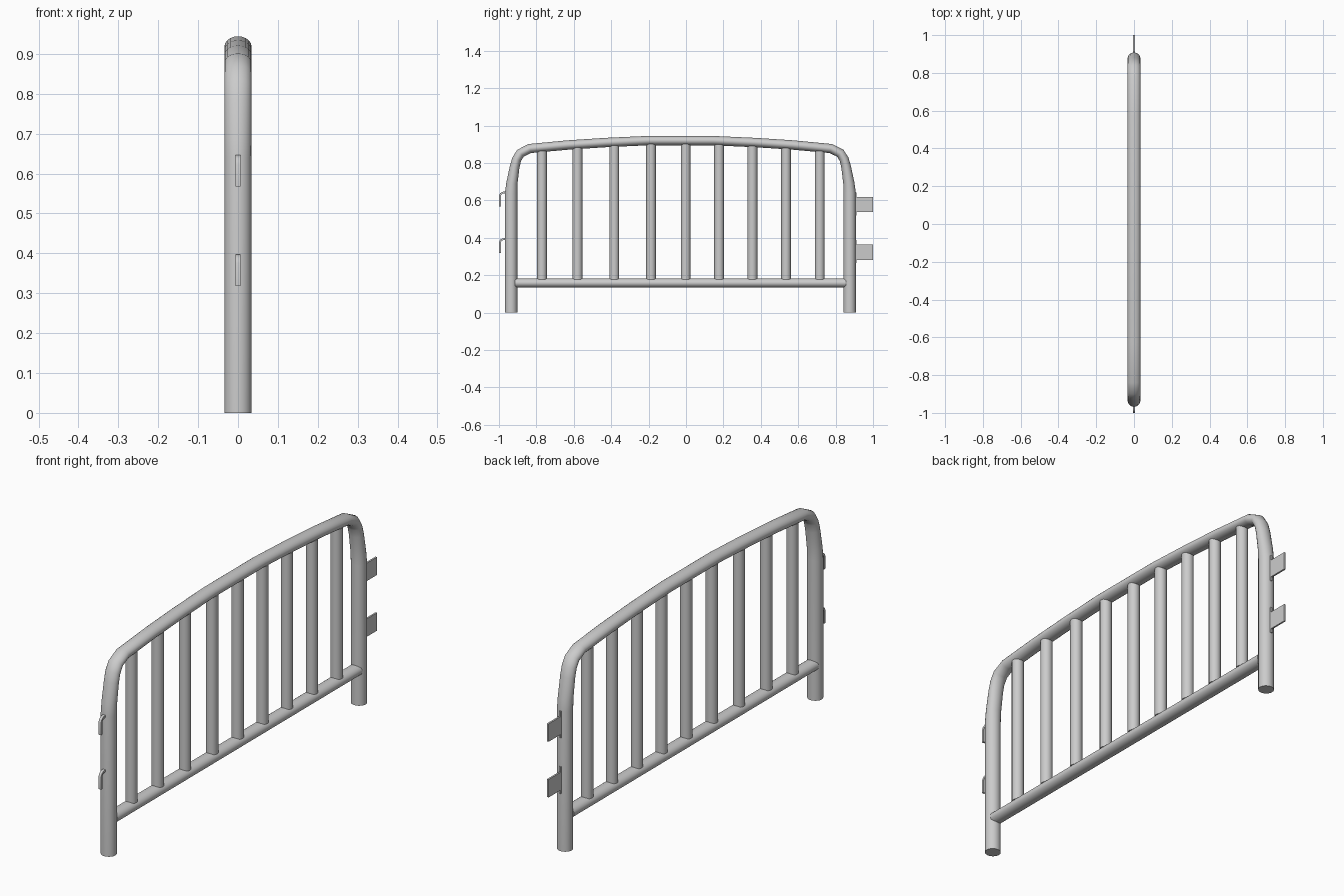
import bpy, bmesh, math
from mathutils import Vector

if "Cube" in bpy.data.objects:
    bpy.data.objects.remove(bpy.data.objects["Cube"])

def finish(name, bm):
    bmesh.ops.recalc_face_normals(bm, faces=bm.faces[:])
    me = bpy.data.meshes.new(name)
    bm.to_mesh(me)
    bm.free()
    ob = bpy.data.objects.new(name, me)
    bpy.context.collection.objects.link(ob)
    bpy.ops.object.select_all(action='DESELECT')
    ob.select_set(True)
    bpy.context.view_layer.objects.active = ob
    bpy.ops.object.shade_smooth_by_angle(angle=math.radians(40))
    return ob

def sweep(name, path, rx, segs=20, square=False):
    """Sweep an elliptical (or rectangular) section along (y, z, in-plane radius)."""
    bm = bmesh.new()
    pts = [Vector((p[0], p[1])) for p in path]
    rings = []
    for i, p in enumerate(pts):
        d0 = (p - pts[max(i - 1, 0)]).normalized()
        d1 = (pts[min(i + 1, len(pts) - 1)] - p).normalized()
        t = (d0 + d1).normalized()
        n = Vector((-t.y, t.x))
        if square:
            sec = [(1, 1), (-1, 1), (-1, -1), (1, -1)]
        else:
            sec = [(math.cos(2 * math.pi * k / segs), math.sin(2 * math.pi * k / segs)) for k in range(segs)]
        rings.append([bm.verts.new((rx * a, p.x + n.x * b * path[i][2], p.y + n.y * b * path[i][2]))
                      for a, b in sec])
    m = len(rings[0])
    for r0, r1 in zip(rings, rings[1:]):
        for k in range(m):
            bm.faces.new((r0[k], r0[(k + 1) % m], r1[(k + 1) % m], r1[k]))
    bm.faces.new(rings[0])
    bm.faces.new(rings[-1])
    return finish(name, bm)

def box(name, y0, y1, z0, z1, w):
    bm = bmesh.new()
    bmesh.ops.create_cube(bm, size=1)
    for v in bm.verts:
        v.co = (v.co.x * w, (y0 + y1) / 2 + v.co.y * (y1 - y0), (z0 + z1) / 2 + v.co.z * (z1 - z0))
    return finish(name, bm)

# Bent outer frame: two legs and an arched top, flattened on the top run
MID = -0.03
half = [(0.905, 0, .033), (0.905, .64, .033), (0.901, .69, .030), (0.886, .78, .026),
        (0.875, .82, .025), (0.855, .852, .025), (0.805, .877, .025),
        (0.60, .896, .025), (0.40, .909, .025), (0.18, .919, .025)]
frame = [(MID - d, z, r) for d, z, r in half] + [(MID + d, z, r) for d, z, r in reversed(half)]
sweep("outer_frame", frame, 0.034)

# Bottom rail
sweep("bottom_rail", [(-.915, .158, .025), (.855, .158, .025)], 0.032)

# Upright bars, each reaching the underside of the arch
def arch_z(y):
    top = [p for p in frame if p[1] > .87]
    for a, b in zip(top, top[1:]):
        if a[0] <= y <= b[0]:
            return a[1] + (b[1] - a[1]) * (y - a[0]) / (b[0] - a[0])
    return top[0][1]

for i, y in enumerate((-.77, -.58, -.383, -.187, -.002, .177, .355, .535, .715)):
    sweep(f"upright_bar_{i + 1}", [(y, .177, .026), (y, arch_z(y) - .018, .026)], 0.026, 16)

# Linking plates on one leg, hooks on the other
for i, dz in enumerate((0, .255)):
    box(f"link_plate_{i + 1}", .88, 1.0, .282 + dz, .364 + dz, .008)
    box(f"link_plate_base_{i + 1}", .88, .912, .265 + dz, .388 + dz, .008)
    dz = i * .249
    hook = [(-.955, .393, .005), (-.98, .392, .005), (-.990, .386, .005),
            (-.995, .374, .005), (-.995, .318, .005)]
    sweep(f"link_hook_{i + 1}", [(y, z + dz, r) for y, z, r in hook], .0065, square=True)
